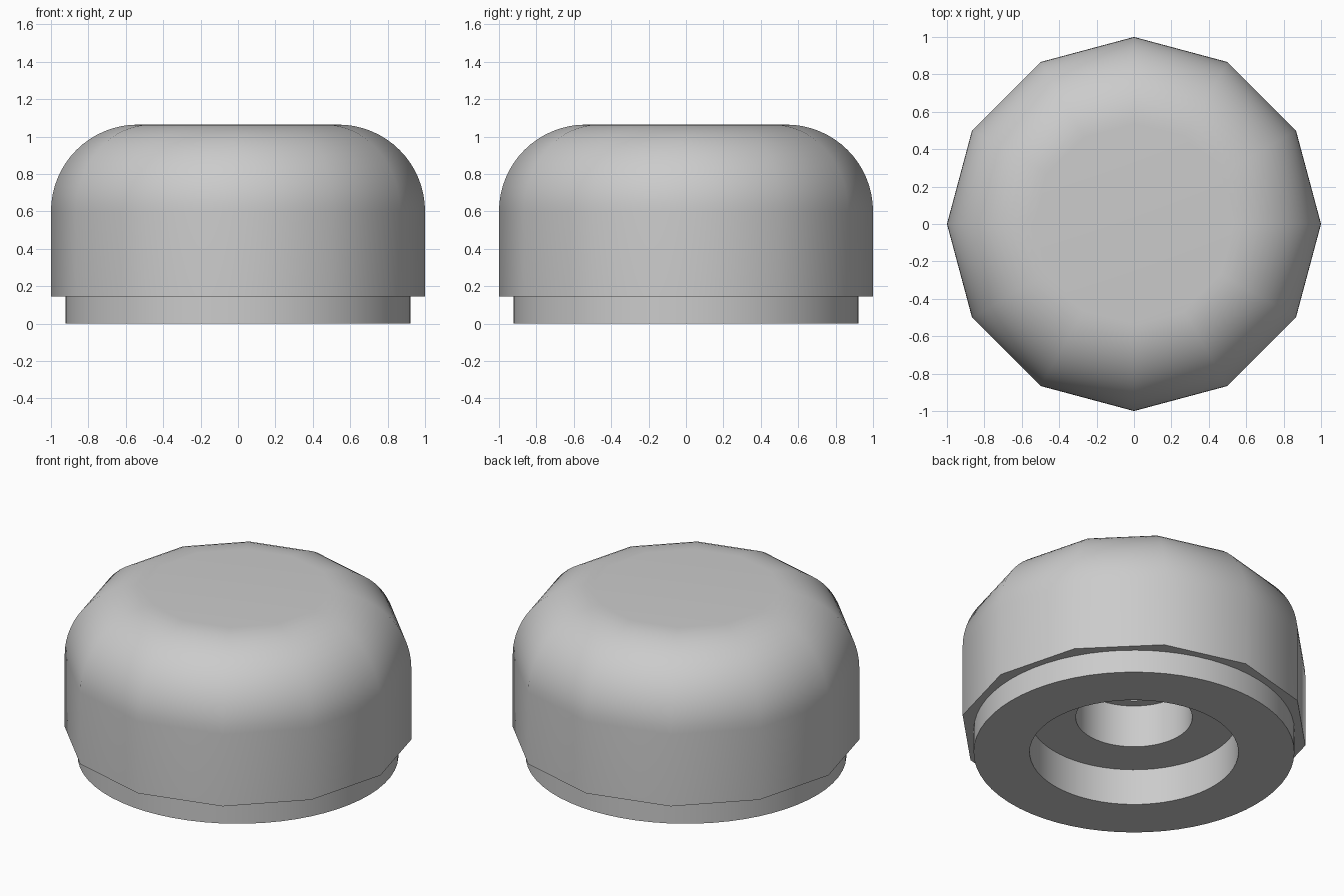
import bpy, bmesh, math

default = bpy.data.objects.get("Cube")
if default:
    bpy.data.objects.remove(default, do_unlink=True)

grey = bpy.data.materials.new("mid_grey")
grey.use_nodes = True
colour = (0.6, 0.6, 0.6, 1)
grey.diffuse_color = colour
grey.node_tree.nodes["Principled BSDF"].inputs["Base Color"].default_value = colour


def revolve(name, profile, sides, angle):
    """Spin an (r, z) profile around z; the profile runs from the underside outwards."""
    bm = bmesh.new()
    points = [bm.verts.new((r, 0, z)) for r, z in profile]
    edges = [bm.edges.new(pair) for pair in zip(points, points[1:])]
    bmesh.ops.spin(bm, geom=points + edges, cent=(0, 0, 0), axis=(0, 0, 1),
                   angle=math.tau, steps=sides, use_duplicate=False)
    bmesh.ops.remove_doubles(bm, verts=bm.verts, dist=0.0005)
    bmesh.ops.dissolve_degenerate(bm, dist=0.0001, edges=bm.edges)
    # Orient every face to the left of the profile's travel direction
    bm.normal_update()
    outer = max(bm.faces, key=lambda f: f.calc_center_median().xy.length
                if abs(f.normal.z) < 0.1 else 0)
    if outer.normal.xy.dot(outer.calc_center_median().xy) < 0:
        bmesh.ops.reverse_faces(bm, faces=bm.faces)
    mesh = bpy.data.meshes.new(name)
    bm.to_mesh(mesh)
    bm.free()
    mesh.materials.append(grey)
    ob = bpy.data.objects.new(name, mesh)
    bpy.context.collection.objects.link(ob)
    bpy.ops.object.select_all(action='DESELECT')
    ob.select_set(True)
    bpy.context.view_layer.objects.active = ob
    bpy.ops.object.shade_smooth_by_angle(angle=math.radians(angle))
    return ob


# Twelve-sided cap: straight grip, rounded shoulder, flat top
fillet, shoulder = 0.464, 0.6
steps = 16
arc = [(1 - fillet + fillet * math.cos(a), shoulder + fillet * math.sin(a))
       for a in (math.pi / 2 * i / steps for i in range(steps + 1))]
revolve("cap", [(0.88, 0.145), (1, 0.145)] + arc + [(0, shoulder + fillet)], 12, 31)

# Round foot with a stepped bore
revolve("foot", [(0, 0.75), (0.275, 0.75), (0.275, 0.5), (0.335, 0.5), (0.335, 0.23),
                 (0.6, 0.23), (0.6, 0), (0.922, 0), (0.922, 0.15)], 64, 30)
